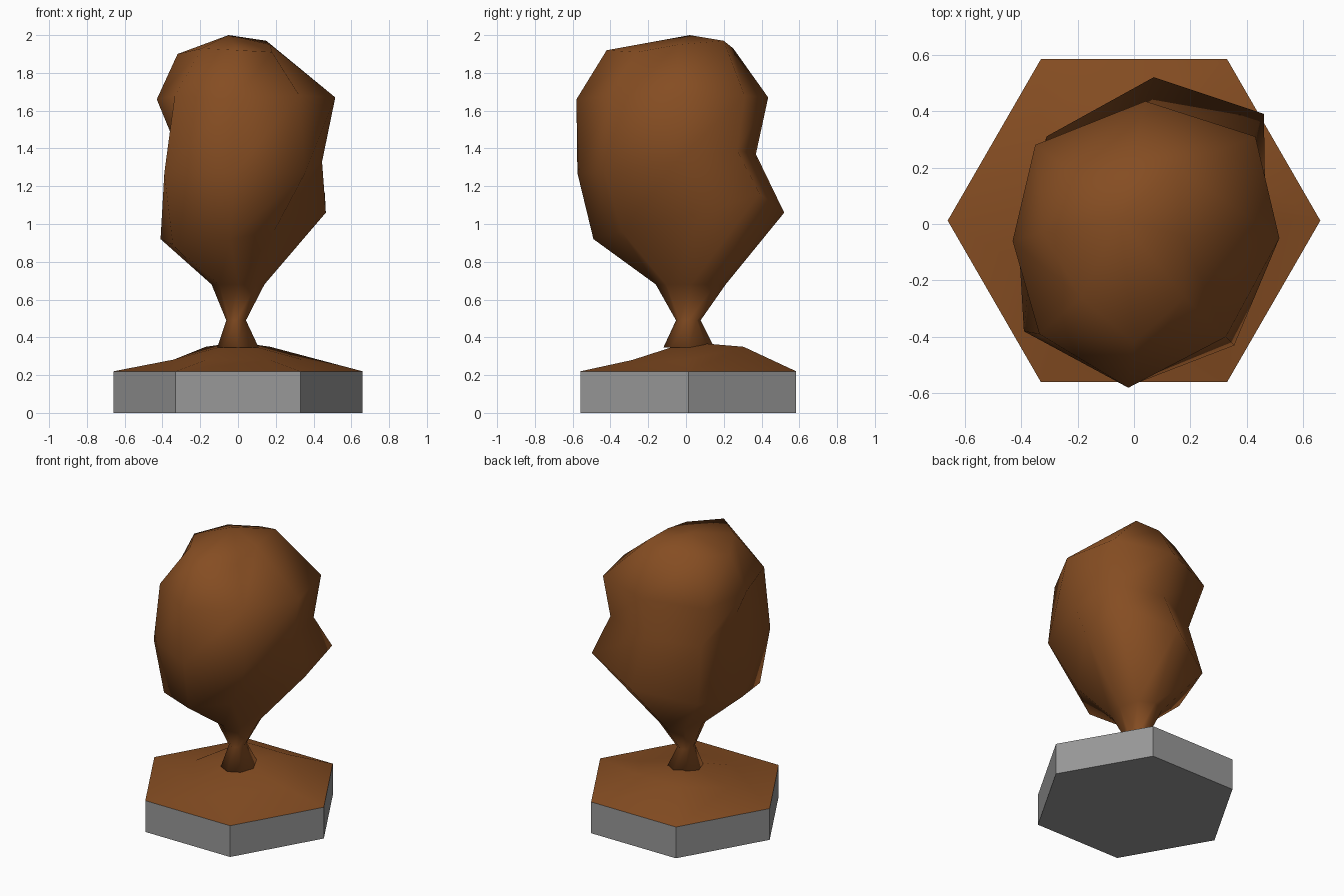
import bpy
import math

if "Cube" in bpy.data.objects:
    bpy.data.objects.remove(bpy.data.objects["Cube"])


def material(name, rgb):
    m = bpy.data.materials.new(name)
    m.diffuse_color = (*rgb, 1)
    m.use_nodes = True
    m.node_tree.nodes["Principled BSDF"].inputs["Base Color"].default_value = m.diffuse_color
    return m


brown = material("brown", (0.235, 0.074, 0.016))
grey = material("stone grey", (0.315, 0.315, 0.315))


def loft(name, rings, mat, smooth, bottom=None, top=None):
    """Skin equal-length rings, closing ends with an ngon or a point."""
    n = len(rings[0])
    verts = [p for r in rings for p in r]
    faces = []
    for k in range(len(rings) - 1):
        for i in range(n):
            j = (i + 1) % n
            a, b = k * n + i, k * n + j
            c, d = b + n, a + n
            faces += [(a, b, c), (a, c, d)] if smooth else [(a, b, c, d)]
    last = (len(rings) - 1) * n
    if bottom:
        faces.append(tuple(reversed(range(n))))
    if top == "flat":
        faces.append(tuple(range(last, last + n)))
    elif top:
        verts.append(top)
        faces += [(last + i, last + (i + 1) % n, len(verts) - 1) for i in range(n)]
    me = bpy.data.meshes.new(name)
    me.from_pydata(verts, [], faces)
    me.materials.append(mat)
    for p in me.polygons:
        p.use_smooth = smooth
    ob = bpy.data.objects.new(name, me)
    bpy.context.collection.objects.link(ob)
    return ob


def ring(n, rx, ry, z, cx=0.0, cy=0.0):
    return [(cx + rx * math.cos(math.tau * i / n),
             cy + ry * math.sin(math.tau * i / n), z) for i in range(n)]


# hexagonal plinth
loft("plinth", [ring(6, .66, .66, 0, 0, .012), ring(6, .66, .66, .22, 0, .012)],
     grey, False, bottom=True, top="flat")

# low earth mound, a little higher at the back
inner = [(x, y, .28 + max(0, y) * .23) for x, y, z in ring(6, .34, .34, 0, 0, .01)]
loft("mound", [ring(6, .66, .66, .22, 0, .012), inner], brown, True, top=(0, .01, .375))

# trunk flaring into an irregular crown, one mesh
low = [(.465, .08, 1.06), (.46, .39, 1.16), (.07, .52, 1.06), (-.31, .31, .97),
       (-.41, -.04, .92), (-.345, -.33, .89), (-.04, -.49, .92), (.19, -.34, .96)]
mid = [(.445, -.05, 1.33), (.40, .27, 1.39), (.06, .37, 1.37), (-.27, .22, 1.33),
       (-.36, -.05, 1.49), (-.39, -.38, 1.27), (-.02, -.575, 1.27), (.355, -.43, 1.27)]
high = [(.515, -.05, 1.67), (.43, .31, 1.68), (.04, .435, 1.67), (-.35, .28, 1.64),
        (-.43, -.06, 1.66), (-.335, -.39, 1.68), (-.02, -.58, 1.66), (.325, -.40, 1.68)]
crest = [(.17, -.04, 1.95), (.15, .20, 1.97), (0, .25, 1.93), (-.2, .17, 1.92),
         (-.32, -.03, 1.9), (-.19, -.26, 1.93), (0, -.42, 1.92), (.18, -.26, 1.91)]
loft("trunk_and_crown",
     [ring(8, .11, .135, .345, 0, .015), ring(8, .052, .065, .49, -.01, .012),
      ring(8, .14, .185, .68, 0, .025), low, mid, high, crest],
     brown, True, bottom=True, top=(-.05, .02, 2.0))
